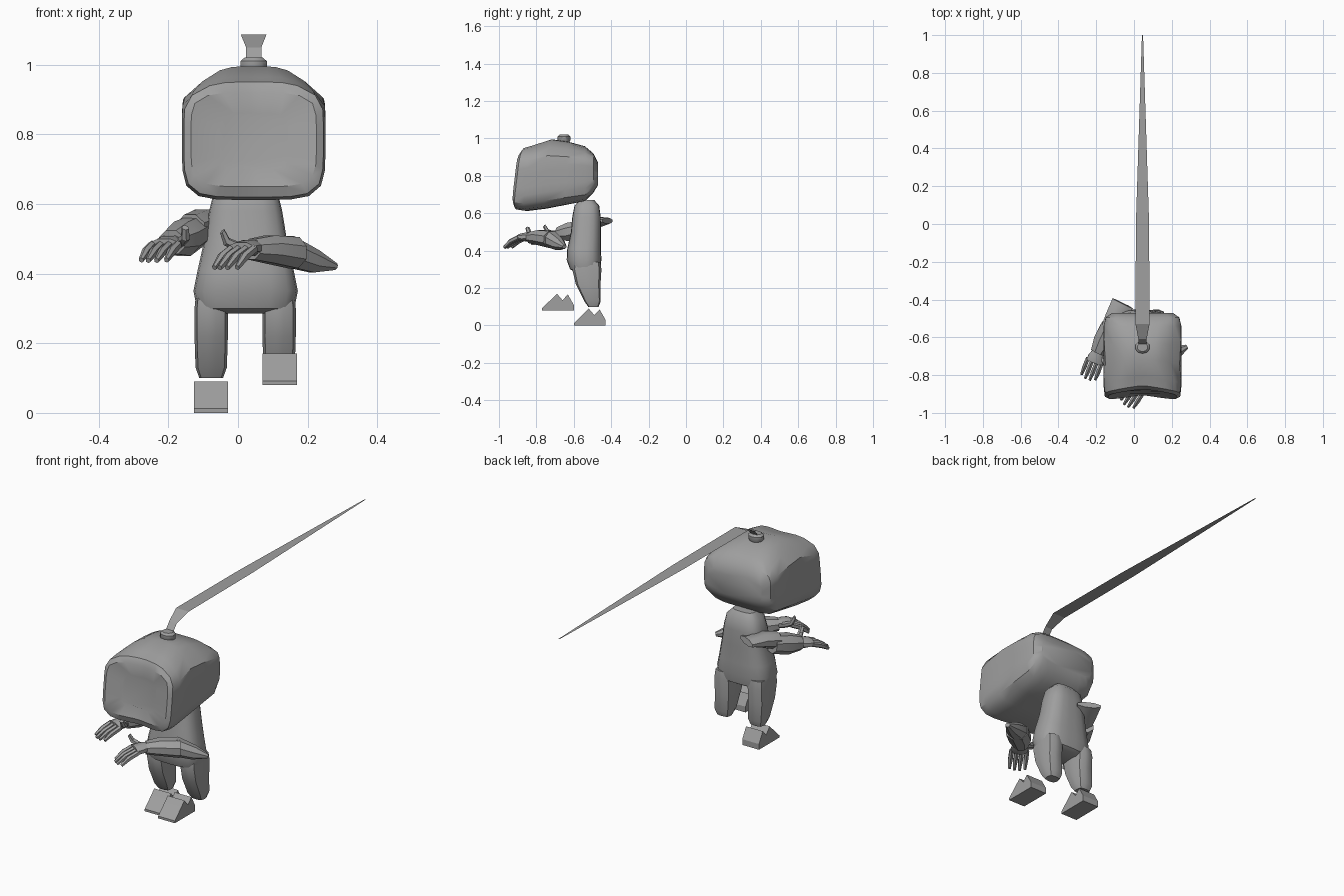
import bpy, bmesh, math
from mathutils import Vector

if "Cube" in bpy.data.objects:
    bpy.data.objects.remove(bpy.data.objects["Cube"])

grey = bpy.data.materials.new("plain grey")
grey.use_nodes = True
GREY = (0.35, 0.35, 0.35, 1)
grey.diffuse_color = GREY
grey.node_tree.nodes["Principled BSDF"].inputs["Base Color"].default_value = GREY


def finish(name, bm, smooth=None):
    bmesh.ops.recalc_face_normals(bm, faces=bm.faces)
    mesh = bpy.data.meshes.new(name)
    bm.to_mesh(mesh)
    bm.free()
    mesh.materials.append(grey)
    obj = bpy.data.objects.new(name, mesh)
    bpy.context.collection.objects.link(obj)
    if smooth:
        bpy.ops.object.select_all(action="DESELECT")
        obj.select_set(True)
        bpy.context.view_layer.objects.active = obj
        bpy.ops.object.shade_smooth_by_angle(angle=math.radians(smooth))
    return obj


def loft(name, sections, axis, power=4, sides=16, smooth=40, shape=None):
    """Skin rounded-box rings (centre, half width, half depth) along an axis."""
    axis = Vector(axis).normalized()
    u = Vector((1, 0, 0)) if abs(axis.z) > 0.9 else axis.cross((0, 0, 1)).normalized()
    v = u.cross(axis)
    bm = bmesh.new()
    rings = []
    for centre, hu, hv in sections:
        ring = []
        for i in range(sides):
            a = math.tau * (i + 0.5) / sides
            c, s = math.cos(a), math.sin(a)
            r = (abs(c) ** power + abs(s) ** power) ** (-1 / power)
            co = Vector(centre) + u * (hu * r * c) + v * (hv * r * s)
            ring.append(bm.verts.new(shape(co) if shape else co))
        rings.append(ring)
    for a, b in zip(rings, rings[1:]):
        for i in range(sides):
            j = (i + 1) % sides
            bm.faces.new((a[i], a[j], b[j], b[i]))
    bm.faces.new(rings[0])
    bm.faces.new(rings[-1])
    return finish(name, bm, smooth)


def limb(name, points, sizes, power=4, sides=8, smooth=30):
    """Straight-ish limb through points, with (width, height) at each."""
    axis = Vector(points[-1]) - Vector(points[0])
    return loft(name, [(p, *s) for p, s in zip(points, sizes)], axis, power, sides, smooth)


# Head: boxy, narrowing at the top, leaning back at the face
MID = 0.045


def shape_head(co):
    front = min(1, max(0, (-0.55 - co.y) / 0.3))
    if co.z > 0.9:
        co.x = MID + (co.x - MID) * (1 - 4.6 * (co.z - 0.9))
    co.y += front * (0.12 * (co.z - 0.78) - 0.15 * (abs(co.x - MID) - 0.1))
    return co


head = [(-0.895, 0.70, 0.86, 0.1), (-0.905, 0.65, 0.92, 0.18), (-0.89, 0.62, 0.95, 0.2),
        (-0.84, 0.612, 0.965, 0.206), (-0.74, 0.625, 0.995, 0.206), (-0.64, 0.645, 0.982, 0.206),
        (-0.54, 0.665, 0.958, 0.206), (-0.495, 0.71, 0.92, 0.195), (-0.47, 0.75, 0.87, 0.16)]
loft("head", [((MID, y, (lo + hi) / 2), w, (hi - lo) / 2) for y, lo, hi, w in head],
     (0, 1, 0), power=5, sides=32, smooth=35, shape=shape_head)

# Hair tie and flat ponytail
loft("hair_tie", [((MID, -0.652, z), r, r * 0.85) for z, r in
                  ((0.975, 0.03), (0.99, 0.04), (1.01, 0.04), (1.02, 0.028))],
     (0, 0, 1), power=2, sides=10)
bm = bmesh.new()
strip = [(-0.65, 1.0, 0.022), (-0.61, 1.05, 0.022), (-0.53, 1.087, 0.037),
         (0.0, 1.087, 0.035), (1.0, 1.087, 0.003)]
edges = [[bm.verts.new((MID + side * w, y, z)) for side in (-1, 1)] for y, z, w in strip]
for a, b in zip(edges, edges[1:]):
    bm.faces.new((a[0], a[1], b[1], b[0]))
finish("ponytail", bm)

# Torso
torso = [(0.285, -0.535, 0.09, 0.05), (0.30, -0.54, 0.14, 0.08), (0.35, -0.545, 0.15, 0.093),
         (0.41, -0.545, 0.138, 0.09), (0.5, -0.535, 0.118, 0.08), (0.58, -0.532, 0.105, 0.076),
         (0.64, -0.53, 0.09, 0.066), (0.67, -0.53, 0.06, 0.04)]
loft("torso", [((0.022, y, z), w, d) for z, y, w, d in torso], (0, 0, 1), power=3.2, sides=20)

# Legs and wedge feet; the left foot is lifted forward
leg = [(0.10, -0.495, 0.034, 0.028), (0.13, -0.5, 0.045, 0.044), (0.22, -0.523, 0.048, 0.066),
       (0.30, -0.53, 0.048, 0.078), (0.34, -0.53, 0.044, 0.072)]
foot = [(-0.6, 0), (-0.6, 0.012), (-0.545, 0.065), (-0.52, 0.09), (-0.49, 0.055),
        (-0.462, 0.086), (-0.43, 0.03), (-0.43, 0)]
for side, x, fx, fy, fz in (("right", -0.077, -0.078, 0, 0), ("left", 0.118, 0.12, -0.17, 0.08)):
    loft(side + "_leg", [((x, y, z), w, d) for z, y, w, d in leg], (0, 0, 1), power=4, sides=12)
    bm = bmesh.new()
    face = bm.faces.new([bm.verts.new((fx - 0.049, y + fy, z + fz)) for y, z in foot])
    out = bmesh.ops.extrude_face_region(bm, geom=[face])["geom"]
    bmesh.ops.translate(bm, vec=(0.098, 0, 0),
                        verts=[g for g in out if isinstance(g, bmesh.types.BMVert)])
    finish(side + "_foot", bm)

# Right arm reaching forward, with a flared sleeve end behind the shoulder
limb("right_sleeve", [(-0.06, -0.42, 0.56), (-0.10, -0.5, 0.55), (-0.135, -0.57, 0.53)],
     [(0.06, 0.016), (0.055, 0.035), (0.045, 0.04)])
limb("right_forearm", [(-0.125, -0.54, 0.52), (-0.16, -0.62, 0.50), (-0.19, -0.68, 0.49)],
     [(0.05, 0.045), (0.055, 0.05), (0.04, 0.035)])

# Left arm crossing in front of the body, pointed at the elbow
limb("left_sleeve", [(0.28, -0.65, 0.42), (0.22, -0.68, 0.435), (0.14, -0.73, 0.465)],
     [(0.012, 0.01), (0.035, 0.033), (0.05, 0.045)])
limb("left_forearm", [(0.16, -0.72, 0.46), (0.09, -0.78, 0.47), (0.04, -0.83, 0.47)],
     [(0.055, 0.045), (0.055, 0.04), (0.036, 0.03)])


# Hands: palm, four curled fingers and a thumb
def hand(side, wrist, direction, thumb_side, drop):
    wrist, d = Vector(wrist), Vector(direction).normalized()
    across = d.cross((0, 0, 1)).normalized()
    up = Vector((0, 0, 1))
    palm = wrist + d * 0.075
    limb(side + "_palm", [wrist, wrist + d * 0.04, palm],
         [(0.026, 0.02), (0.042, 0.023), (0.045, 0.018)])
    for i in range(4):
        base = palm + across * (0.026 * (i - 1.5))
        length = 0.1 - 0.012 * abs(i - 1.5)
        limb(f"{side}_finger_{i + 1}",
             [base - d * 0.01, base + d * length * 0.5 - up * drop * 0.4,
              base + d * length - up * drop],
             [(0.011, 0.013), (0.012, 0.013), (0.007, 0.008)], power=3, sides=6)
    root = wrist + d * 0.03 + across * thumb_side * 0.03
    limb(side + "_thumb",
         [root, root + d * 0.03 + across * thumb_side * 0.03 + up * 0.02,
          root + d * 0.045 + across * thumb_side * 0.035 + up * 0.05],
         [(0.013, 0.015), (0.013, 0.013), (0.01, 0.009)], power=3, sides=6)


hand("right", (-0.185, -0.665, 0.49), (-0.35, -0.9, -0.1), -1, 0.035)
hand("left", (0.05, -0.82, 0.475), (-0.55, -0.85, -0.05), 1, 0.05)
